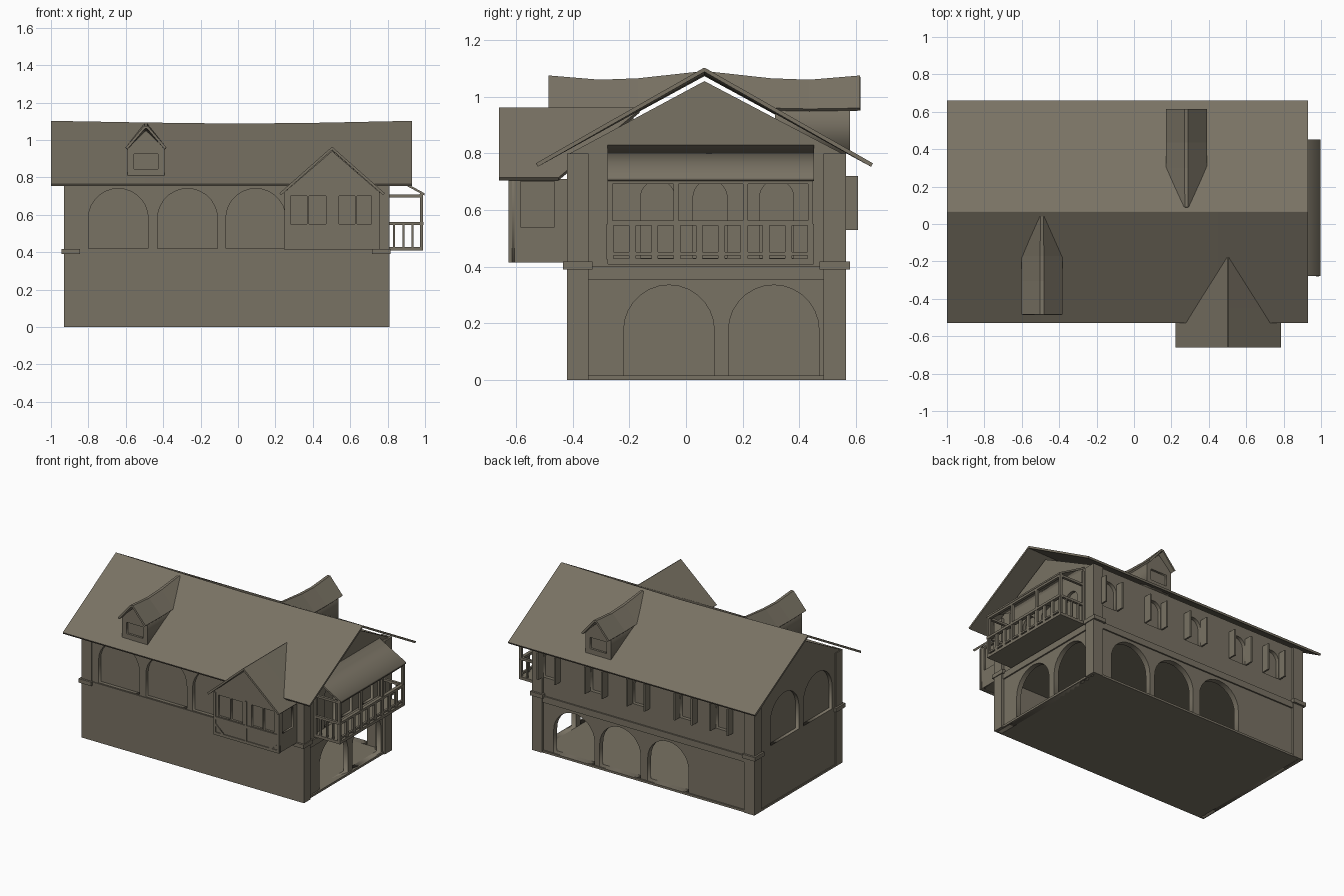
import bpy, bmesh, math
from mathutils import Matrix

if "Cube" in bpy.data.objects:
    bpy.data.objects.remove(bpy.data.objects["Cube"])

mat = bpy.data.materials.new("weathered stone brown")
mat.diffuse_color = (0.19, 0.168, 0.126, 1)
mat.use_nodes = True
mat.node_tree.nodes["Principled BSDF"].inputs["Base Color"].default_value = mat.diffuse_color
XZ = Matrix(((1, 0, 0, 0), (0, 0, 1, 0), (0, 1, 0, 0), (0, 0, 0, 1)))  # u->x v->z w->y
YZ = Matrix(((0, 0, 1, 0), (1, 0, 0, 0), (0, 1, 0, 0), (0, 0, 0, 1)))  # u->y v->z w->x
RY = 0.065  # ridge line y


def add(name, me):
    ob = bpy.data.objects.new(name, me)
    bpy.context.collection.objects.link(ob)
    me.materials.clear()
    me.materials.append(mat)
    return ob


def box(name, x0, x1, y0, y1, z0, z1):
    bm = bmesh.new()
    bmesh.ops.create_cube(bm, size=1)
    for v in bm.verts:
        v.co = (x0 + (v.co.x + .5) * (x1 - x0), y0 + (v.co.y + .5) * (y1 - y0),
                z0 + (v.co.z + .5) * (z1 - z0))
    me = bpy.data.meshes.new(name)
    bm.to_mesh(me)
    bm.free()
    return add(name, me)


def rect(u0, u1, v0, v1):
    return [(u0, v0), (u1, v0), (u1, v1), (u0, v1)]


def arch(u0, u1, v0, v1, n=14):
    r, c = (u1 - u0) / 2, (u0 + u1) / 2
    return [(u0, v0), (u1, v0)] + [(c + r * math.cos(math.pi * i / n), v1 - r + r * math.sin(math.pi * i / n))
                                   for i in range(n + 1)]


def plate(name, axes, w0, w1, outline, holes=()):
    """Flat wall with openings, between depths w0 and w1."""
    cu = bpy.data.curves.new(name, 'CURVE')
    cu.dimensions, cu.fill_mode, cu.extrude = '2D', 'BOTH', abs(w1 - w0) / 2
    for loop in [outline, *holes]:
        s = cu.splines.new('POLY')
        s.points.add(len(loop) - 1)
        for p, (u, v) in zip(s.points, loop):
            p.co = (u, v, 0, 1)
        s.use_cyclic_u = True
    tmp = bpy.data.objects.new("tmp", cu)
    bpy.context.collection.objects.link(tmp)
    dg = bpy.context.evaluated_depsgraph_get()
    me = bpy.data.meshes.new_from_object(tmp.evaluated_get(dg))
    bpy.data.objects.remove(tmp)
    me.transform(axes @ Matrix.Translation((0, 0, (w0 + w1) / 2)))
    bm = bmesh.new()
    bm.from_mesh(me)
    bmesh.ops.remove_doubles(bm, verts=bm.verts, dist=1e-5)
    bmesh.ops.recalc_face_normals(bm, faces=bm.faces)
    bm.to_mesh(me)
    bm.free()
    me.name = name
    return add(name, me)


def gable_roof(name, rows, place, thick=0.014):
    """rows: (along, half width, ridge z, eave z, ridge flat half width); runs along local y."""
    bm = bmesh.new()
    grid = [[bm.verts.new(place @ Matrix.Translation((x, a, z)).to_translation())
             for x, z in ((-h, e), (-f, r), (f, r), (h, e))] for a, h, r, e, f in rows]
    for p, q in zip(grid, grid[1:]):
        for i in range(3):
            bm.faces.new((p[i], p[i + 1], q[i + 1], q[i]))
    bm.normal_update()
    if sum(f.normal.z for f in bm.faces) < 0:
        bmesh.ops.reverse_faces(bm, faces=bm.faces)
    me = bpy.data.meshes.new(name)
    bm.to_mesh(me)
    bm.free()
    ob = add(name, me)
    m = ob.modifiers.new("thickness", 'SOLIDIFY')
    m.thickness, m.offset = thick, -1
    return ob


# base, ceiling over the open ground floor, front ground wall
box("base_slab", -.93, .80, -.42, .56, 0, .015)
box("upper_floor", -.91, .78, -.40, .54, .37, .40)
box("front_ground_wall", -.93, .80, -.42, -.37, .0, .415)

# front upper wall with three blind arches
plate("front_upper_wall", XZ, -.415, -.39, rect(-.92, .80, .415, .80),
      [arch(a, a + .32, .42, .74) for a in (-.80, -.43, -.065)])
box("front_arch_infill", -.91, .78, -.39, -.375, .40, .80)

# back wall: three open arches below, five arched windows above
back_x = (.67, .30, -.03, -.40, -.68)
plate("back_wall", XZ, .51, .55, rect(-.92, .80, 0, .80),
      [arch(a, a + .32, .015, .335) for a in (.33, -.03, -.405)] +
      [arch(x - .06, x + .06, .53, .72) for x in back_x])
box("back_window_infill", -.91, .78, .505, .525, .40, .79)
box("back_band", -.86, .74, .545, .56, .355, .40)
for x in back_x:
    for s in (-1, 1):
        box("shutter", x + s * .068 - .006, x + s * .068 + .006, .545, .607, .53, .72)

# gabled side walls
gable = [(-.41, 0), (.55, 0), (.55, .80), (RY, 1.055), (-.41, .80)]
plate("right_wall", YZ, .755, .79, gable,
      [arch(a, a + .32, .015, .335) for a in (-.22, .15)] +
      [arch(c - .06, c + .06, .43, .705) for c in (-.10, .085, .32)])
box("right_door_infill", .75, .77, -.38, .52, .40, .79)
box("right_band", .78, .80, -.345, .49, .355, .40)
plate("left_wall", YZ, -.925, -.90, gable, [arch(a, a + .32, .42, .74) for a in (-.31, .06)])
box("left_arch_infill", -.90, -.88, -.40, .54, .015, .79)

# corner piers with collars
for x0, x1 in ((-.93, -.85), (.73, .81)):
    for y0, y1 in ((-.42, -.345), (.485, .565)):
        box("corner_pier", x0, x1, y0, y1, 0, .80)
        box("pier_collar", x0 - .013, x1 + .006, y0 - .014, y1 + .014, .39, .418)

# main roof with a slightly sagging ridge
turn = Matrix.Translation((0, RY, 0)) @ Matrix.Rotation(math.radians(-90), 4, 'Z')
gable_roof("main_roof", [(a, .595, r, .765, .002) for a, r in
                         ((-1, 1.102), (-.5, 1.093), (0, 1.087), (.45, 1.092), (.93, 1.102))], turn)

# two dormers, front left and back right
for x, s in ((-.492, 1), (.28, -1)):
    spin = Matrix.Translation((x, RY, 0)) @ Matrix.Rotation(0 if s > 0 else math.pi, 4, 'Z')
    gable_roof("dormer_roof", [(-.55, .109, 1.075, .96, .01), (-.37, .109, 1.06, .957, .01),
                               (-.235, .109, 1.065, .96, .01), (-.025, .012, 1.088, 1.08, .008)], spin)
    w = lambda y: RY + s * y
    pent = [(x - .1, .80), (x + .1, .80), (x + .1, .955), (x, 1.05), (x - .1, .955)]
    plate("dormer_body", XZ, w(-.50), w(-.25), pent)
    plate("dormer_front", XZ, w(-.515), w(-.50), pent, [rect(x - .065, x + .065, .845, .925)])

# projecting bay at the front right
BX = .503
gable_roof("bay_roof", [(-.66, .282, .962, .715, .002), (-.45, .282, .962, .715, .002),
                        (-.165, .01, .962, .953, .002)], Matrix.Translation((BX, 0, 0)))
box("bay_core", .262, .743, -.605, -.38, .418, .71)
plate("bay_front", XZ, -.62, -.605,
      [(.248, .415), (.757, .415), (.757, .72), (BX, .94), (.248, .72)],
      [rect(a, b, .55, .70) for a, b in ((.28, .37), (.38, .47), (.54, .625), (.635, .715))])
plate("bay_gable_back", XZ, -.605, -.45, [(.262, .71), (.743, .71), (BX, .925)])
for x0, x1 in ((.248, .262), (.743, .757)):
    plate("bay_side", YZ, x0, x1, rect(-.62, -.40, .415, .71), [rect(-.585, -.465, .54, .70)])
# bay timbers: sill rail, foot rail and corner braces
for z in (.415, .525):
    box("bay_rail", .246, .759, -.626, -.615, z, z + .02)
for s in (-1, 1):
    e = BX + s * .245
    plate("bay_brace", XZ, -.626, -.615, [(e, .50), (e - s * .07, .435), (e - s * .045, .435), (e, .48)])
for x in (.248, .492, .745):
    box("bay_post", x, x + .014, -.626, -.615, .415, .715)

# balcony on the right
box("balcony_floor", .78, .99, -.275, .45, .408, .428)
posts = (-.268, -.035, .21, .44)
for y in posts:
    box("balcony_post", .972, .99, y - .009, y + .009, .41, .715)
box("balcony_beam", .97, .99, -.277, .449, .692, .712)
box("balcony_top_rail", .968, .992, -.277, .449, .545, .562)
box("balcony_low_rail", .973, .988, -.27, .44, .44, .452)
for i in range(10):
    y = -.268 + .0787 * i
    box("baluster", .974, .988, y - .012, y + .012, .425, .55)
for y in (-.268, .44):
    box("side_top_rail", .79, .985, y - .009, y + .009, .545, .562)
    box("side_beam", .79, .985, y - .009, y + .009, .692, .708)
    for x in (.835, .885, .932):
        box("side_baluster", x - .005, x + .005, y - .007, y + .007, .425, .55)
    box("wall_post", .785, .803, y - .009, y + .009, .41, .80)

# lean-to balcony roof
plate("balcony_roof", XZ, -.278, .452,
      [(.785, .818), (.785, .832), (.90, .768), (.997, .715), (.997, .703), (.90, .755)])
